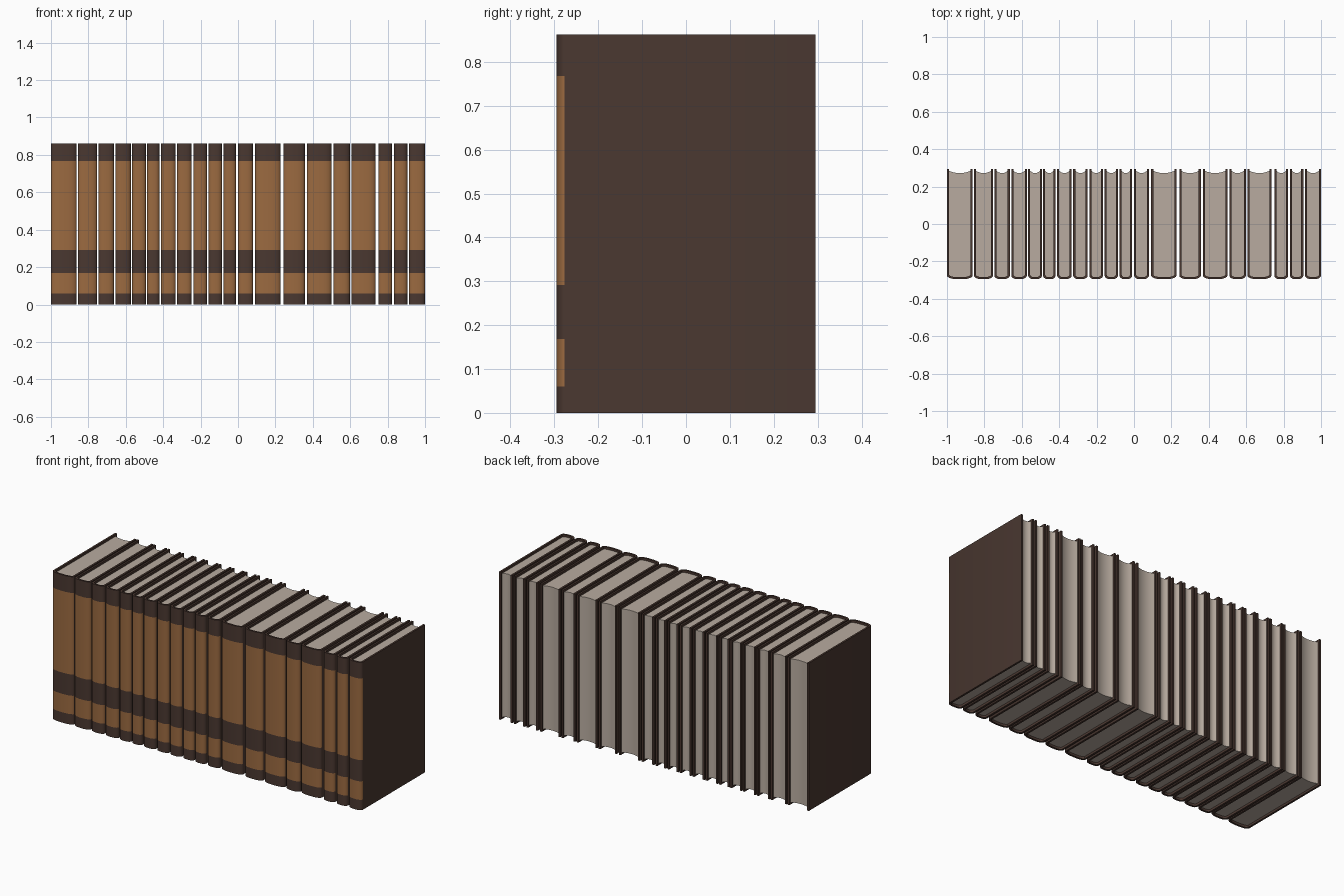
import bpy, bmesh, math

if "Cube" in bpy.data.objects:
    bpy.data.objects.remove(bpy.data.objects["Cube"])

def material(name, rgb):
    m = bpy.data.materials.new(name)
    m.diffuse_color = (*rgb, 1)
    m.use_nodes = True
    m.node_tree.nodes["Principled BSDF"].inputs["Base Color"].default_value = m.diffuse_color
    return m

DARK = material("dark brown cover", (0.068, 0.039, 0.030))
LEATHER = material("tan leather", (0.33, 0.145, 0.052))
PAPER = material("paper", (0.48, 0.41, 0.35))

# left and right edge of each book along the shelf
BOOKS = [(-1, -.863), (-.856, -.753), (-.747, -.664), (-.656, -.573), (-.566, -.492),
         (-.486, -.42), (-.411, -.333), (-.325, -.248), (-.239, -.166), (-.157, -.086),
         (-.077, -.01), (.001, .08), (.092, .227), (.242, .357), (.368, .499),
         (.51, .598), (.606, .735), (.75, .824), (.834, .905), (.914, 1)]
H, BACK, SPINE, T = 0.862, 0.295, -0.295, 0.011
LEVELS = [0, 0.06, 0.168, 0.292, 0.768, H]
TAN_BANDS = (1, 3)
N = 10  # segments across a spine

def prism(name, profile, levels, mats, rule=None):
    """Extrude a closed xy profile through a list of heights."""
    bm = bmesh.new()
    rings = [[bm.verts.new((x, y, z)) for x, y in profile] for z in levels]
    n = len(profile)
    for b in range(len(levels) - 1):
        for i in range(n):
            j = (i + 1) % n
            f = bm.faces.new((rings[b][i], rings[b][j], rings[b + 1][j], rings[b + 1][i]))
            if rule:
                f.material_index = rule(i, b)
    bm.faces.new(rings[0])
    bm.faces.new(rings[-1])
    bmesh.ops.recalc_face_normals(bm, faces=bm.faces)
    me = bpy.data.meshes.new(name)
    bm.to_mesh(me)
    bm.free()
    for m in mats:
        me.materials.append(m)
    ob = bpy.data.objects.new(name, me)
    bpy.context.collection.objects.link(ob)
    bpy.ops.object.select_all(action='DESELECT')
    ob.select_set(True)
    bpy.context.view_layer.objects.active = ob
    bpy.ops.object.shade_smooth_by_angle(angle=math.radians(35))
    return ob

def spine_curve(x0, x1, y, depth):
    """Rounded spine from left to right, bulging to the front."""
    pts = []
    for k in range(N + 1):
        u = -math.cos(math.pi * k / N)
        bulge = (1 - abs(u) ** 3) ** 0.6
        pts.append(((x0 + x1) / 2 + u * (x1 - x0) / 2, y + depth * (1 - bulge)))
    return pts

for n, (x0, x1) in enumerate(BOOKS, 1):
    # hard cover: two boards joined by the rounded spine
    outer = [(x0, BACK)] + spine_curve(x0, x1, SPINE, 0.018) + [(x1, BACK)]
    inner = [(x0 + T, BACK)] + spine_curve(x0 + T, x1 - T, SPINE + T, 0.012) + [(x1 - T, BACK)]
    prism(f"book_cover_{n}", outer + inner[::-1], LEVELS, (DARK, LEATHER),
          lambda i, b: int(1 <= i <= N and b in TAN_BANDS))
    # page block with a hollow fore edge
    a, c = x0 + T, x1 - T
    fore = [(a + (c - a) * k / 8, 0.272 + 0.012 * (k / 4 - 1) ** 2) for k in range(8, -1, -1)]
    prism(f"page_block_{n}", spine_curve(a, c, SPINE + T, 0.012) + fore,
          [0.013, H - 0.013], (PAPER,))
